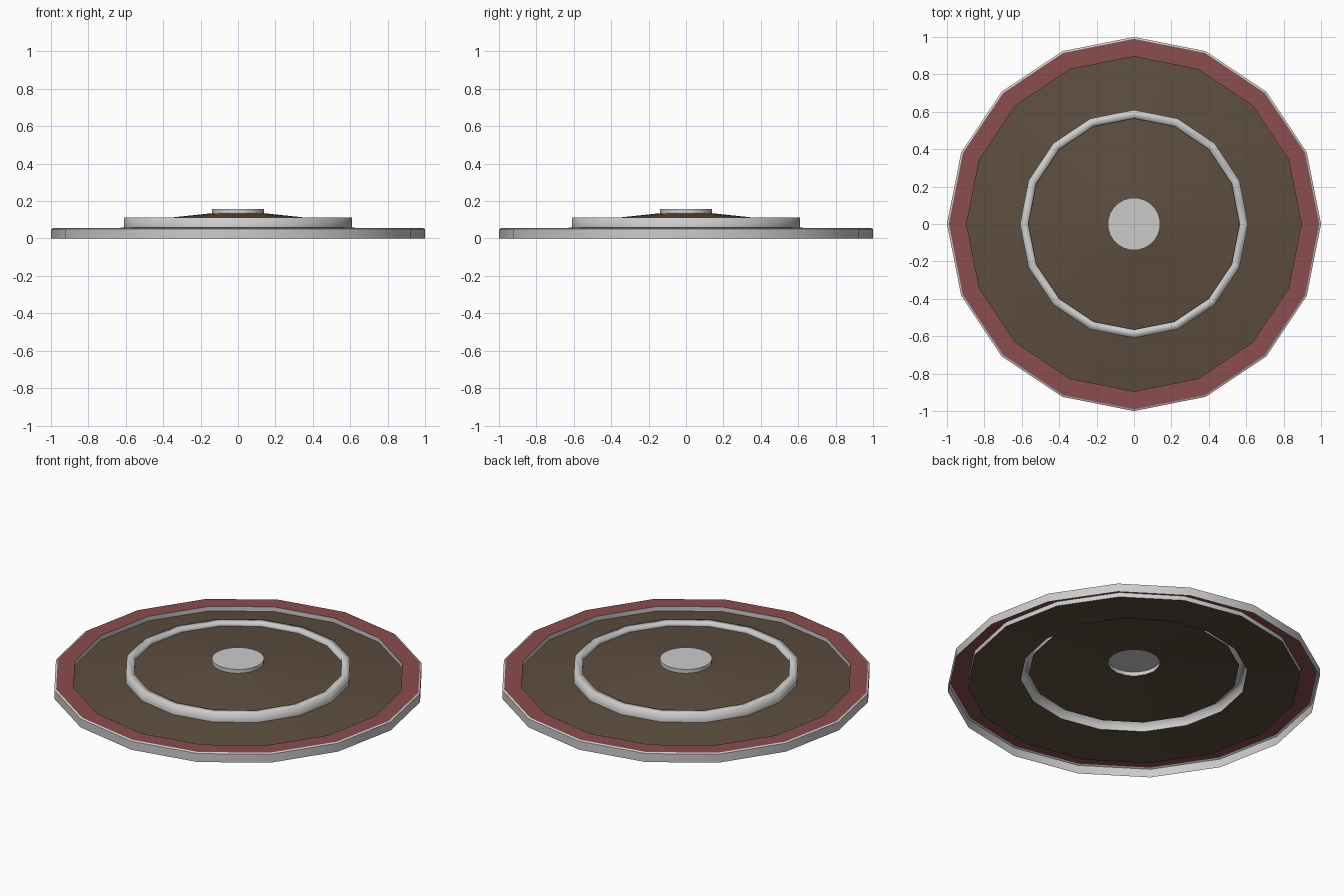
import bpy, math

if "Cube" in bpy.data.objects:
    bpy.data.objects.remove(bpy.data.objects["Cube"])

def material(name, rgb):
    m = bpy.data.materials.new(name)
    m.diffuse_color = (*rgb, 1)
    m.use_nodes = True
    m.node_tree.nodes["Principled BSDF"].inputs["Base Color"].default_value = m.diffuse_color
    return m

brown = material("brown", (0.11, 0.075, 0.05))
red = material("red", (0.26, 0.075, 0.075))

def lathe(name, profile, sides=16, mat=None, cap=False, angle=30):
    """Spin an (r, z) profile around z into an open sheet; cap closes the last loop."""
    verts, faces = [], []
    for r, z in profile:
        for i in range(sides):
            a = 2 * math.pi * i / sides
            verts.append((r * math.cos(a), r * math.sin(a), z))
    for k in range(len(profile) - 1):
        for i in range(sides):
            j = (i + 1) % sides
            a, b = k * sides, (k + 1) * sides
            faces.append((a + i, a + j, b + j, b + i))
    if cap:
        b = (len(profile) - 1) * sides
        faces.append(tuple(range(b, b + sides)))
    me = bpy.data.meshes.new(name)
    me.from_pydata(verts, [], faces)
    ob = bpy.data.objects.new(name, me)
    bpy.context.collection.objects.link(ob)
    if mat:
        me.materials.append(mat)
    bpy.ops.object.select_all(action='DESELECT')
    ob.select_set(True)
    bpy.context.view_layer.objects.active = ob
    bpy.ops.object.shade_smooth_by_angle(angle=math.radians(angle))
    return ob

# Outer rim: side wall, red top band, and step down to the dish
lathe("rim_wall", [(1.0, 0), (1.0, 0.05), (0.99, 0.055)], angle=60)
lathe("rim_band", [(0.99, 0.055), (0.895, 0.055)], mat=red)
lathe("rim_step", [(0.895, 0.055), (0.895, 0.028)])

# Outer sloping surface
lathe("outer_slope", [(0.895, 0.028), (0.61, 0.059)], mat=brown)

# Raised middle ring
lathe("middle_ring", [(0.61, 0.059), (0.61, 0.112), (0.565, 0.112), (0.565, 0.09)], angle=100)

# Inner sloping surface
lathe("inner_slope", [(0.565, 0.09), (0.14, 0.135)], mat=brown)

# Round centre hub
lathe("hub", [(0.14, 0.134), (0.14, 0.158)], sides=32, cap=True)
